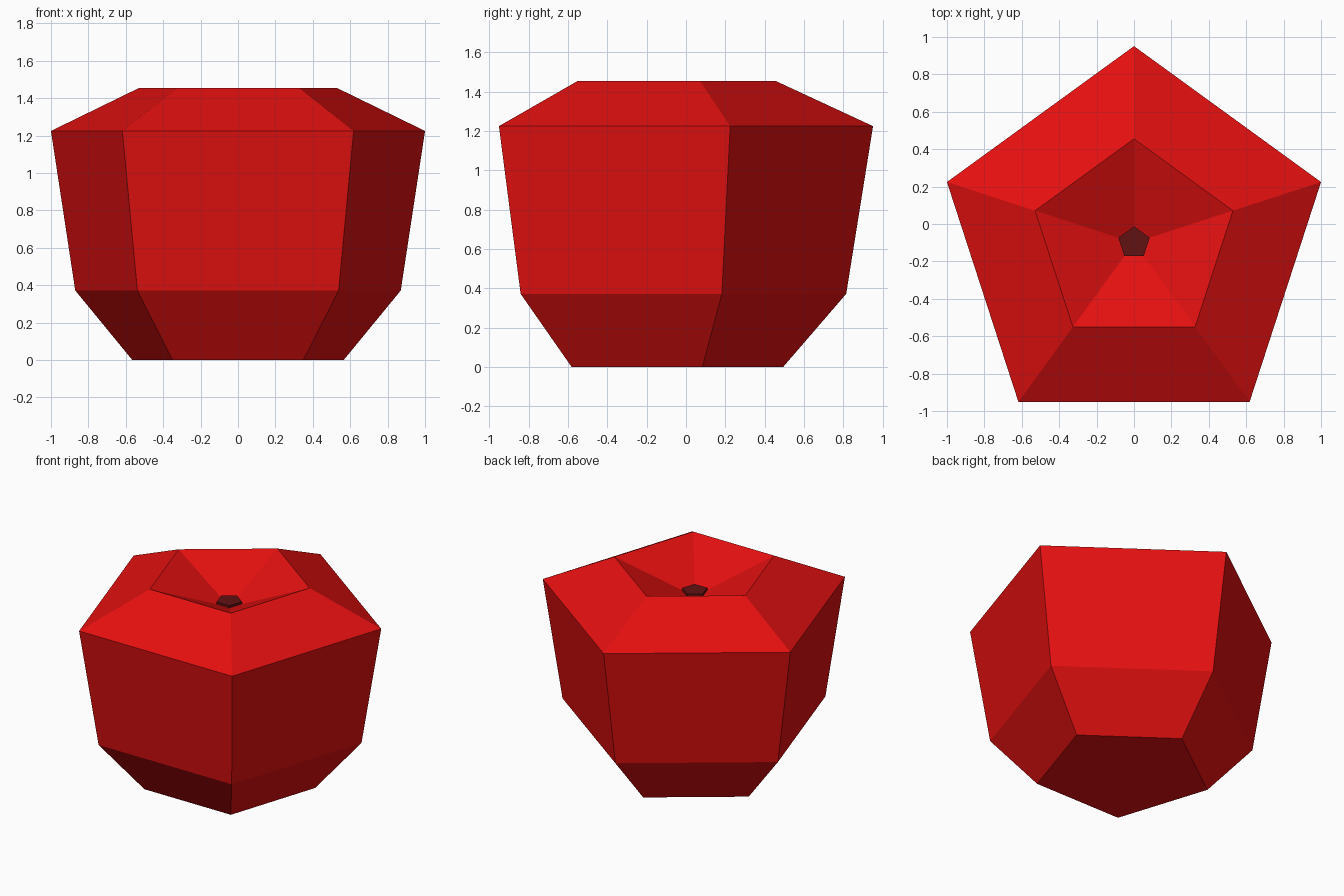
import bpy, bmesh, math

if "Cube" in bpy.data.objects:
    bpy.data.objects.remove(bpy.data.objects["Cube"])

CY = -0.1005  # pentagon axis, so the bounding box is centred on y


def material(name, rgb):
    m = bpy.data.materials.new(name)
    m.diffuse_color = (*rgb, 1.0)
    m.use_nodes = True
    m.node_tree.nodes["Principled BSDF"].inputs["Base Color"].default_value = m.diffuse_color
    return m


def lathe(name, profile, mat, sides=5):
    """Stack of pentagon rings (radius, z), capped at both ends."""
    bm = bmesh.new()
    rings = []
    for r, z in profile:
        angles = [math.pi / 2 + 2 * math.pi * i / sides for i in range(sides)]
        rings.append([bm.verts.new((r * math.cos(a), CY + r * math.sin(a), z))
                      for a in angles])
    for lo, hi in zip(rings, rings[1:]):
        for i in range(sides):
            j = (i + 1) % sides
            bm.faces.new((lo[i], lo[j], hi[j], hi[i]))
    bm.faces.new(rings[0][::-1])
    bm.faces.new(rings[-1])
    bmesh.ops.recalc_face_normals(bm, faces=bm.faces)
    mesh = bpy.data.meshes.new(name)
    bm.to_mesh(mesh)
    bm.free()
    mesh.materials.append(mat)
    obj = bpy.data.objects.new(name, mesh)
    bpy.context.collection.objects.link(obj)
    return obj


red = material("apple red", (0.78, 0.005, 0.005))
brown = material("dark stem brown", (0.12, 0.006, 0.006))

# Fruit body, with the dip in the top
lathe("fruit_body", [(0.594, 0.0), (0.915, 0.372), (1.0515, 1.225),
                     (0.556, 1.455), (0.088, 1.275)], red)
# Short stem stub sitting in the dip
lathe("stem", [(0.088, 1.25), (0.088, 1.291)], brown)
